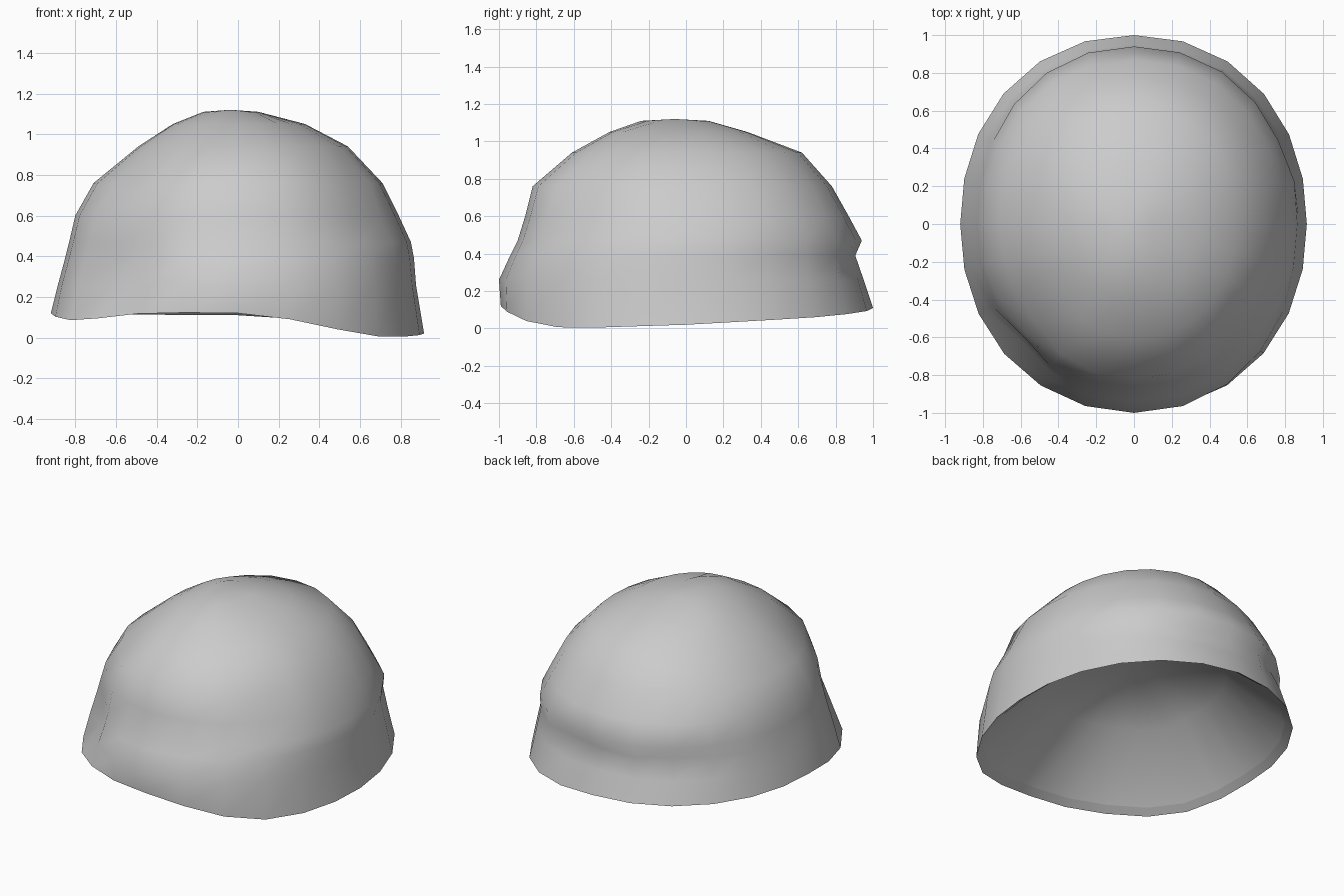
import bpy, bmesh, math
from mathutils import Vector

cube = bpy.data.objects.get("Cube")
if cube:
    bpy.data.objects.remove(cube, do_unlink=True)

# Soft grey cloth
cloth = bpy.data.materials.new("grey_cloth")
cloth.use_nodes = True
grey = (0.6, 0.6, 0.6, 1)
cloth.diffuse_color = grey
cloth.node_tree.nodes["Principled BSDF"].inputs["Base Color"].default_value = grey

# Height of each ring and its reach to right, left, front and back
rings = [
    (0.00, 0.92, 0.915, 0.99, 1.00),
    (0.26, 0.885, 0.875, 1.00, 0.95),
    (0.39, 0.85, 0.865, 0.94, 0.905),
    (0.47, 0.83, 0.85, 0.90, 0.94),
    (0.60, 0.80, 0.79, 0.86, 0.87),
    (0.76, 0.71, 0.71, 0.82, 0.78),
    (0.94, 0.49, 0.54, 0.61, 0.62),
    (1.05, 0.32, 0.33, 0.41, 0.33),
    (1.11, 0.17, 0.10, 0.24, 0.12),
]
# Wavy height of the opening, by angle
rim = [(0, .02), (45, .06), (90, .11), (180, .12), (215, .08),
       (245, .125), (270, .12), (290, .08), (305, .02), (320, 0), (360, .02)]
# Dents (negative) and folds (positive): centre, radius, depth
folds = [
    ((-0.64, -0.70, 0.28), 0.22, -0.10),
    ((-0.55, -0.50, 0.78), 0.22, -0.05),
    ((0.58, -0.52, 0.66), 0.14, -0.05),
    ((0.56, -0.42, 0.82), 0.12, 0.03),
]
SEGMENTS = 24


def rim_height(deg):
    for (a, za), (b, zb) in zip(rim, rim[1:]):
        if a <= deg <= b:
            return za + (zb - za) * (deg - a) / (b - a)


def ring_point(level, deg):
    z, right, left, front, back = rings[level]
    c, s = math.cos(math.radians(deg)), math.sin(math.radians(deg))
    rx = left if c > 0 else right
    ry = back if s > 0 else front
    r = (abs(c / rx) ** 2.12 + abs(s / ry) ** 2.12) ** (-1 / 2.12)
    if level == 0:
        return Vector((r * c, r * s, rim_height(deg)))
    if level == 2 and s > 0:
        r += 0.025 * s * math.sin(math.radians(deg * 8))
    p = Vector((r * c, r * s, z))
    out = (p - Vector((0, 0, 0.3))).normalized()
    return p + out * sum(d * math.exp(-((p - Vector(m)).length / w) ** 2)
                         for m, w, d in folds)


def inner_point(scale, rise, deg):
    p = ring_point(0, deg)
    return Vector((p.x * scale, p.y * scale, p.z + rise))


bm = bmesh.new()
angles = [i * 360 / SEGMENTS for i in range(SEGMENTS)]
# Hollow underside: a narrow lip, then a shallow tent-like lining
lining = [(0.58, 0.37), (0.95, 0.035)]
loops = [[bm.verts.new(inner_point(scale, rise, a)) for a in angles]
         for scale, rise in lining]
# Outer shell, ring by ring up to the crown
loops += [[bm.verts.new(ring_point(k, a)) for a in angles] for k in range(len(rings))]
crown = bm.verts.new((-0.04, -0.06, 1.12))
hollow = bm.verts.new((0, 0, 0.65))
for i in range(SEGMENTS):
    j = (i + 1) % SEGMENTS
    for low, high in zip(loops, loops[1:]):
        bm.faces.new((low[i], low[j], high[j], high[i]))
    bm.faces.new((loops[-1][i], loops[-1][j], crown))
    bm.faces.new((loops[0][j], loops[0][i], hollow))
for f in bm.faces:
    f.smooth = True
# Crisp edge around the opening
for ring in loops[1:3]:
    for a, b in zip(ring, ring[1:] + ring[:1]):
        bm.edges.get((a, b)).smooth = False
mesh = bpy.data.meshes.new("knit_cap")
bm.to_mesh(mesh)
bm.free()
mesh.materials.append(cloth)
cap = bpy.data.objects.new("knit_cap", mesh)
bpy.context.collection.objects.link(cap)
